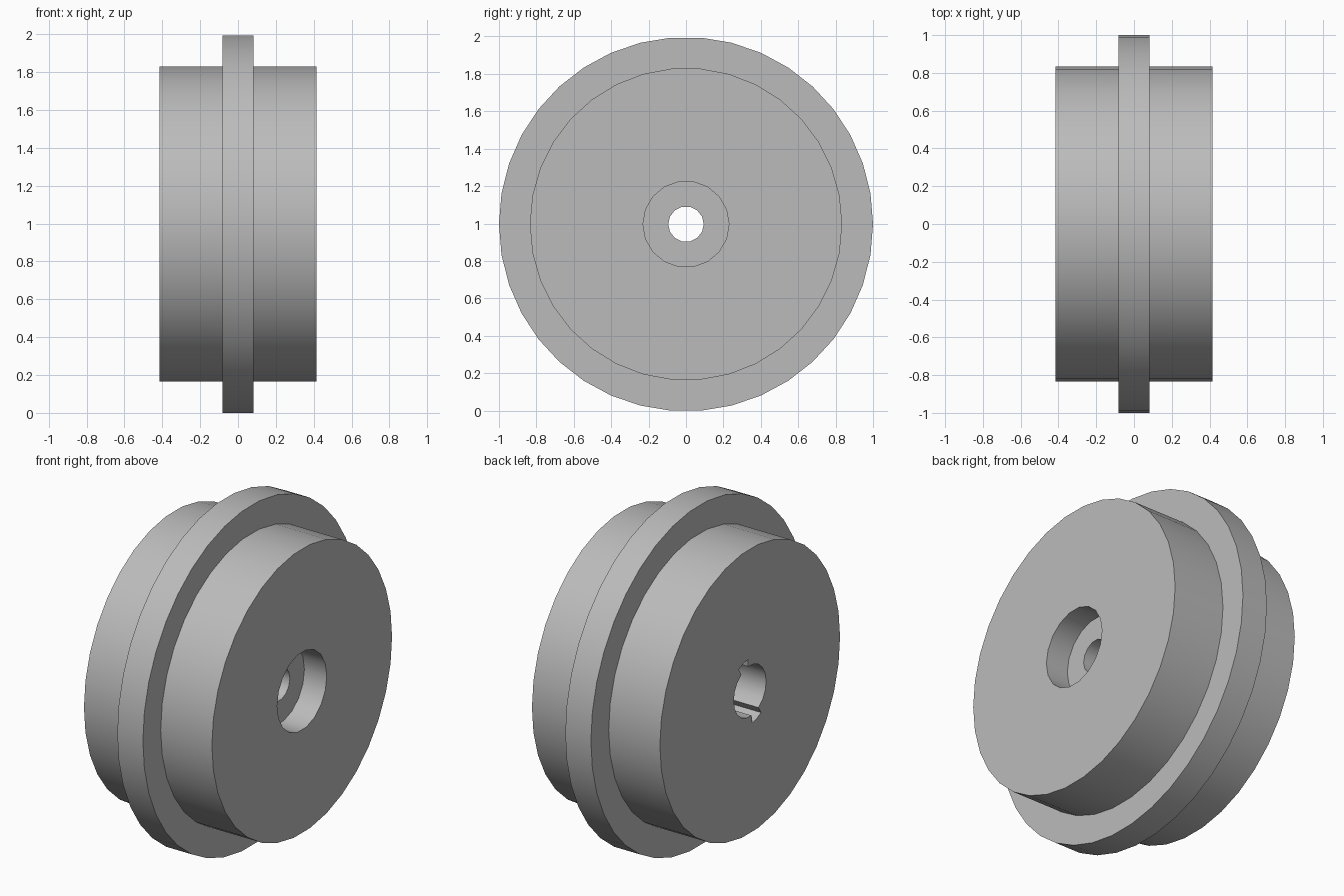
import bpy
import bmesh
import math

if "Cube" in bpy.data.objects:
    bpy.data.objects.remove(bpy.data.objects["Cube"], do_unlink=True)

CENTRE_Z = math.cos(math.pi / 38)

grey = bpy.data.materials.new("light_grey")
grey.use_nodes = True
colour = (0.5, 0.5, 0.5, 1)
grey.diffuse_color = colour
grey.node_tree.nodes["Principled BSDF"].inputs["Base Color"].default_value = colour


def prism(name, points, x0, x1):
    """Extrude a closed outline in the (y, z) plane from x0 to x1."""
    bm = bmesh.new()
    face = bm.faces.new([bm.verts.new((x0, y, z + CENTRE_Z)) for y, z in points])
    extruded = bmesh.ops.extrude_face_region(bm, geom=[face])["geom"]
    for v in extruded:
        if isinstance(v, bmesh.types.BMVert):
            v.co.x = x1
    bmesh.ops.recalc_face_normals(bm, faces=bm.faces)
    mesh = bpy.data.meshes.new(name)
    bm.to_mesh(mesh)
    bm.free()
    mesh.materials.append(grey)
    obj = bpy.data.objects.new(name, mesh)
    bpy.context.collection.objects.link(obj)
    return obj


def polar(radius, degrees):
    a = math.radians(degrees)
    return radius * math.cos(a), radius * math.sin(a)


def circle(radius, sides):
    return [polar(radius, 360 * i / sides) for i in range(sides)]


def notched_circle(radius, notch_radius, start, end):
    """Round outline with two opposite notches."""
    points = []
    for turn in (0, 180):
        middle = (start + end) / 2
        points += [polar(radius, turn + start), polar(notch_radius, turn + start),
                   polar(notch_radius, turn + middle),
                   polar(notch_radius, turn + end), polar(radius, turn + end)]
        steps = 8
        arc = 180 - (end - start)
        points += [polar(radius, turn + end + arc * i / steps) for i in range(1, steps)]
    return points


def combine(target, other, operation):
    """Apply a boolean and discard the helper object."""
    other.hide_render = True
    mod = target.modifiers.new(operation.lower(), "BOOLEAN")
    mod.operation = operation
    mod.solver = "EXACT"
    mod.object = other
    bpy.ops.object.select_all(action="DESELECT")
    target.select_set(True)
    bpy.context.view_layer.objects.active = target
    bpy.ops.object.modifier_apply(modifier=mod.name)
    bpy.data.objects.remove(other, do_unlink=True)


# Wheel drum with its central flange
wheel = prism("flanged_wheel", circle(0.835, 34), -0.415, 0.415)
combine(wheel, prism("flange", circle(1, 38), -0.083, 0.083), "UNION")

# Counterbore on one side, notched bore on the other, narrow hole between
combine(wheel, prism("counterbore", circle(0.23, 18), 0.27, 0.5), "DIFFERENCE")
combine(wheel, prism("notched_bore", notched_circle(0.15, 0.195, 58, 84), -0.5, 0.17),
        "DIFFERENCE")
combine(wheel, prism("axle_hole", circle(0.095, 14), 0, 0.4), "DIFFERENCE")

bpy.ops.object.shade_smooth_by_angle(angle=math.radians(30))
